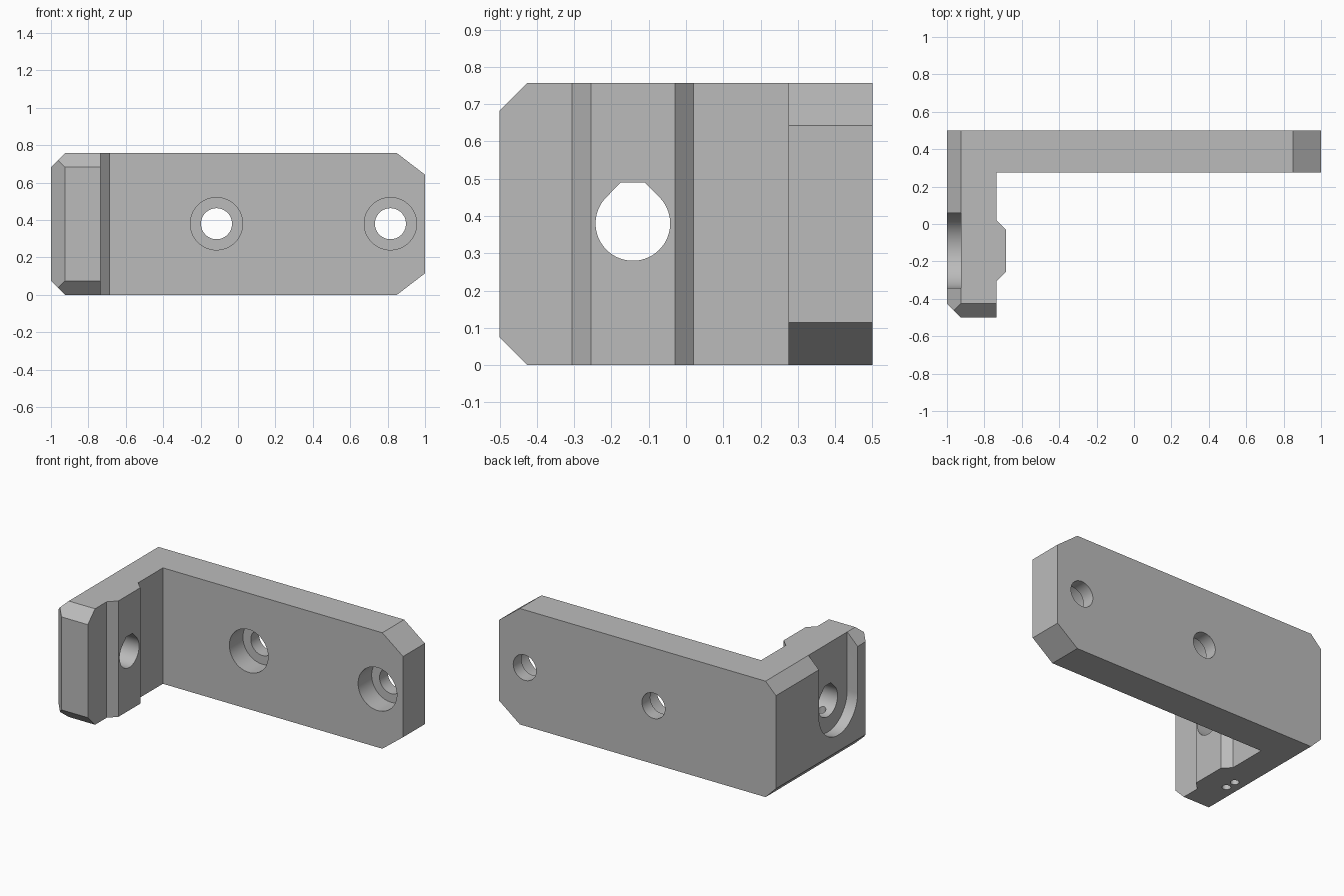
import bpy, bmesh, math
from mathutils import Matrix, Vector

cube = bpy.data.objects.get("Cube")
if cube:
    bpy.data.objects.remove(cube)

HEIGHT, MID = 0.757, 0.38
BORE_Y = -0.1425

grey = bpy.data.materials.new("plain grey")
grey.use_nodes = True
grey.diffuse_color = (0.5, 0.5, 0.5, 1)
grey.node_tree.nodes["Principled BSDF"].inputs["Base Color"].default_value = (0.5, 0.5, 0.5, 1)


def prism(name, outline, depth, matrix=Matrix()):
    """Extrude a 2D outline along local z, then place it."""
    bm = bmesh.new()
    face = bm.faces.new([bm.verts.new((a, b, 0)) for a, b in outline])
    out = bmesh.ops.extrude_face_region(bm, geom=[face])
    verts = [v for v in out["geom"] if isinstance(v, bmesh.types.BMVert)]
    bmesh.ops.translate(bm, verts=verts, vec=(0, 0, depth))
    bmesh.ops.transform(bm, matrix=matrix, verts=bm.verts)
    bmesh.ops.recalc_face_normals(bm, faces=bm.faces)
    mesh = bpy.data.meshes.new(name)
    bm.to_mesh(mesh)
    bm.free()
    obj = bpy.data.objects.new(name, mesh)
    bpy.context.collection.objects.link(obj)
    mesh.materials.append(grey)
    return obj


def arc(radius, start, end, steps):
    """Points on an arc, angles in degrees."""
    angles = [math.radians(start + (end - start) * i / steps) for i in range(steps + 1)]
    return [(radius * math.cos(t), radius * math.sin(t)) for t in angles]


def circle(radius, steps=64):
    return arc(radius, 0, 360, steps)[:-1]


def chamfer(obj, point, normal):
    """Slice off everything beyond a plane and cap the cut."""
    bm = bmesh.new()
    bm.from_mesh(obj.data)
    cut = bmesh.ops.bisect_plane(bm, geom=bm.verts[:] + bm.edges[:] + bm.faces[:],
                                 plane_co=point, plane_no=Vector(normal).normalized(),
                                 clear_outer=True)
    edges = [e for e in cut["geom_cut"] if isinstance(e, bmesh.types.BMEdge)]
    bmesh.ops.edgeloop_fill(bm, edges=edges)
    bmesh.ops.recalc_face_normals(bm, faces=bm.faces)
    bm.to_mesh(obj.data)
    bm.free()


# L-shaped body with the raised rib on the short arm
half = [(-1, 0.5), (1, 0.5), (1, 0.275), (-0.735, 0.275)]
rib = [(-0.735, 0.02), (-0.685, -0.03), (-0.685, -0.255), (-0.735, -0.305)]
tip = [(-0.735, -0.5), (-0.925, -0.5), (-1, -0.425)]
bracket = prism("bracket", half + rib + tip, HEIGHT)

# Chamfers on the top and bottom edges
for z, s in ((HEIGHT, 1), (0, -1)):
    chamfer(bracket, (-0.925, 0, z), (-1, 0, s))
    chamfer(bracket, (0, -0.425, z), (0, -1, s))
    chamfer(bracket, (0.85, 0, z), (0.115, 0, 0.15 * s))

# Local axes: into_back runs along +y, into_side along +x
into_back = Matrix(((1, 0, 0, 0), (0, 0, 1, 0), (0, 1, 0, 0), (0, 0, 0, 1)))
into_side = Matrix(((0, 0, 1, 0), (1, 0, 0, 0), (0, 1, 0, 0), (0, 0, 0, 1)))
cutters = []

# Counterbored screw holes in the long arm
for x in (-0.115, 0.815):
    cutters.append(prism("screw_hole_cutter", circle(0.083), 0.5,
                         Matrix.Translation((x, 0.2, MID)) @ into_back))
    cutters.append(prism("counterbore_cutter", circle(0.14), 0.215,
                         Matrix.Translation((x, 0.2, MID)) @ into_back))

# Teardrop bore through the short arm
teardrop = arc(0.1, 135, 405, 60) + [(0.032, 0.11), (-0.032, 0.11)]
cutters.append(prism("bore_cutter", teardrop, 0.6,
                     Matrix.Translation((-1.1, BORE_Y, MID)) @ into_side))

# Round-bottomed recess on the outer side, open at the top
slot = arc(0.2, 180, 360, 48) + [(0.2, 0.6), (-0.2, 0.6)]
cutters.append(prism("recess_cutter", slot, 0.175,
                     Matrix.Translation((-1.1, BORE_Y, MID)) @ into_side))

# Two small pin holes from below into the bore
for side in (-1, 1):
    cutters.append(prism("pin_hole_cutter", circle(0.026, 24), 0.45,
                         Matrix.Translation((-0.853, BORE_Y + side * 0.0375, -0.1))))

for cutter in cutters:
    cutter.hide_render = True
    cutter.hide_viewport = True
    mod = bracket.modifiers.new(cutter.name, "BOOLEAN")
    mod.operation = "DIFFERENCE"
    mod.solver = "EXACT"
    mod.object = cutter

# Bake the cuts, remove the cutters and smooth only the round walls
bpy.context.view_layer.update()
graph = bpy.context.evaluated_depsgraph_get()
mesh = bpy.data.meshes.new_from_object(bracket.evaluated_get(graph))
bracket.modifiers.clear()
bracket.data = mesh
for cutter in cutters:
    bpy.data.objects.remove(cutter)
bpy.context.view_layer.objects.active = bracket
bracket.select_set(True)
bpy.ops.object.shade_smooth_by_angle(angle=math.radians(25))
